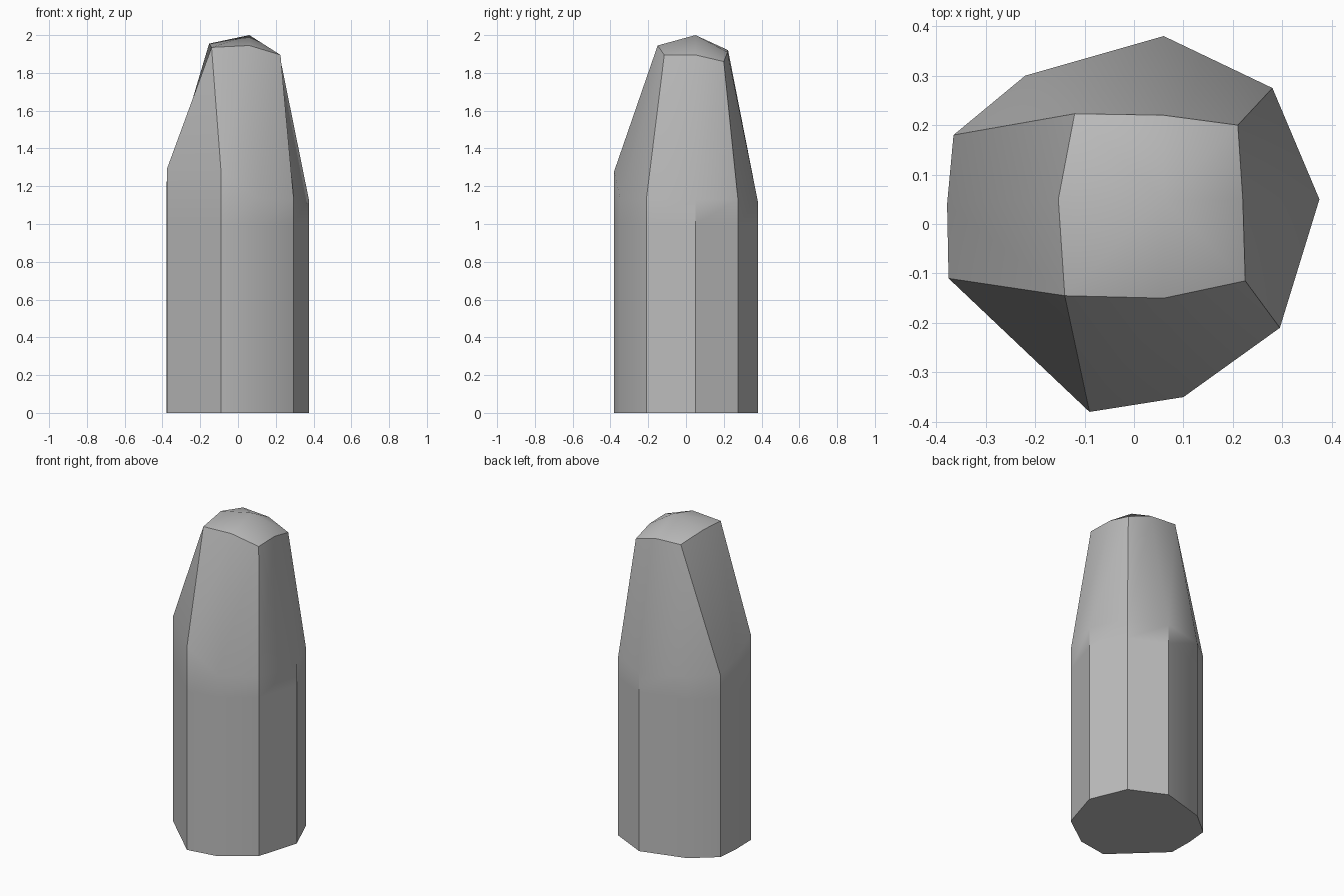
import bpy
import bmesh
from math import radians

default_cube = bpy.data.objects.get("Cube")
if default_cube:
    bpy.data.objects.remove(default_cube, do_unlink=True)


def make_material(name, colour):
    material = bpy.data.materials.new(name)
    material.use_nodes = True
    material.diffuse_color = colour
    shader = material.node_tree.nodes["Principled BSDF"]
    shader.inputs["Base Color"].default_value = colour
    return material


# Shoulder corners, anticlockwise from the front: x, y, z, matching crown corner
shoulder = [
    (-.09, -.38, 1.28, 0), (.1, -.35, 1.14, 1), (.295, -.21, 1.13, 2),
    (.375, .05, 1.13, 3), (.28, .275, 1.13, 4), (.06, .38, 1.12, 5),
    (-.22, .3, 1.14, 6), (-.365, .18, 1.15, 6), (-.378, .04, 1.2, 7),
    (-.375, -.11, 1.295, 0),
]

# Crown corners where the tapered facets meet the tip
crown = [
    (-.14, -.145, 1.935), (.06, -.15, 1.945), (.225, -.115, 1.895),
    (.22, .05, 1.895), (.21, .2, 1.86), (.06, .22, 1.91),
    (-.12, .223, 1.92), (-.153, .05, 1.955),
]
tip = (.06, .05, 2)


def add_ring(bm, points):
    return [bm.verts.new(point) for point in points]


def bridge(bm, lower, upper):
    """Join two rings, using triangles where neighbours share an upper corner."""
    count = len(lower)
    for i in range(count):
        j = (i + 1) % count
        corners = [lower[i], lower[j], upper[j], upper[i]]
        bm.faces.new(list(dict.fromkeys(corners)))


bm = bmesh.new()

# Straight lower column
base_ring = add_ring(bm, [(x, y, 0) for x, y, z, c in shoulder])
support_ring = add_ring(bm, [(x, y, 1) for x, y, z, c in shoulder])
shoulder_ring = add_ring(bm, [(x, y, z) for x, y, z, c in shoulder])
bm.faces.new(list(reversed(base_ring)))
bridge(bm, base_ring, support_ring)
bridge(bm, support_ring, shoulder_ring)

# Tapered facets
crown_ring = add_ring(bm, crown)
bridge(bm, shoulder_ring, [crown_ring[c] for x, y, z, c in shoulder])

# Shallow pointed cap
tip_vert = bm.verts.new(tip)
bridge(bm, crown_ring, [tip_vert] * len(crown_ring))

bmesh.ops.recalc_face_normals(bm, faces=bm.faces)
mesh = bpy.data.meshes.new("stone_pillar")
bm.to_mesh(mesh)
bm.free()

pillar = bpy.data.objects.new("stone_pillar", mesh)
bpy.context.collection.objects.link(pillar)
mesh.materials.append(make_material("stone grey", (.5, .5, .5, 1)))

# Smooth the gentle bends and keep the main facet edges sharp
bpy.ops.object.select_all(action="DESELECT")
pillar.select_set(True)
bpy.context.view_layer.objects.active = pillar
bpy.ops.object.shade_smooth_by_angle(angle=radians(30))
